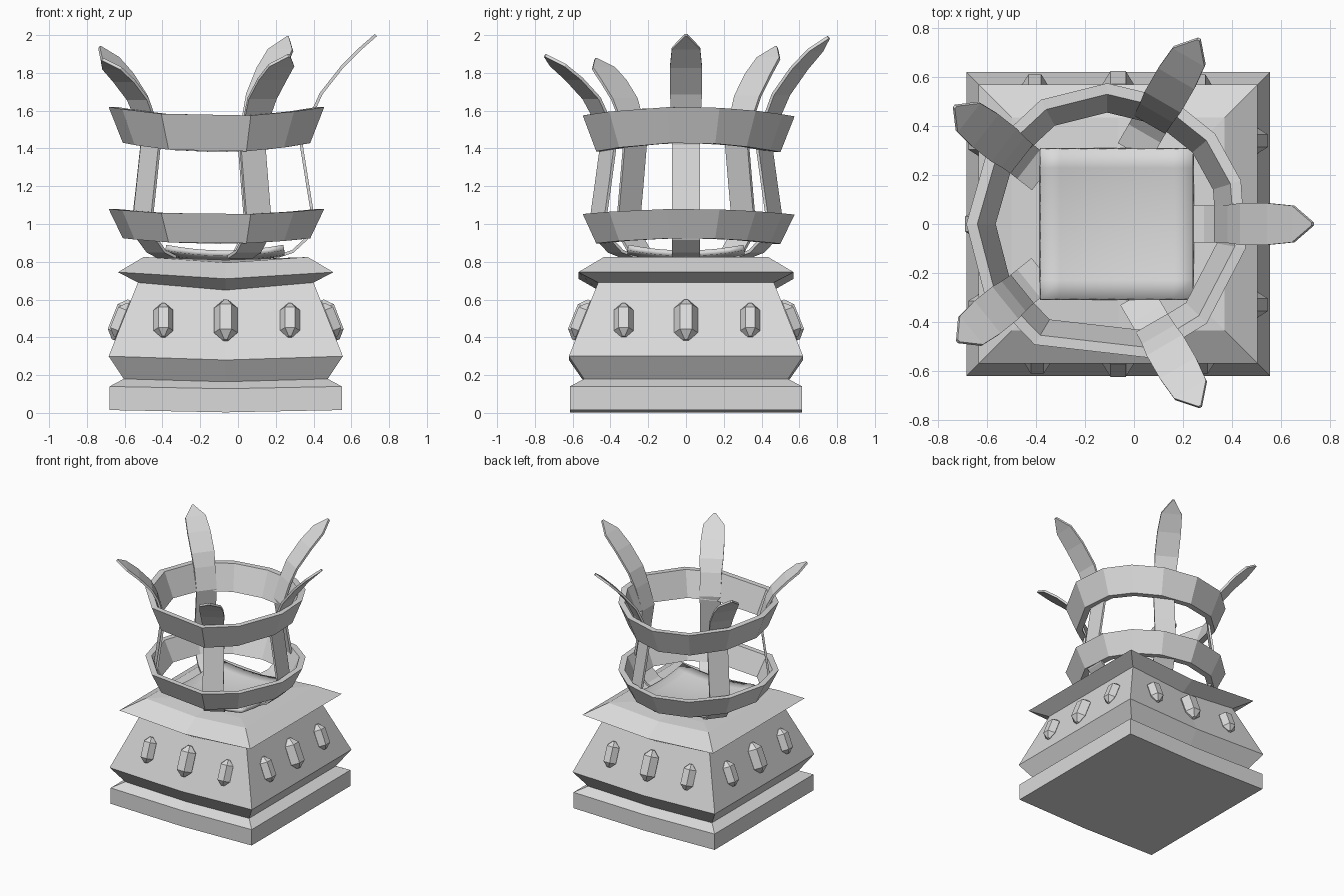
import bpy, bmesh, math
from mathutils import Vector, Matrix

cube = bpy.data.objects.get("Cube")
if cube:
    bpy.data.objects.remove(cube, do_unlink=True)

stone = bpy.data.materials.new("light_grey")
stone.use_nodes = True
grey = (0.7, 0.7, 0.7, 1)
stone.diffuse_color = grey
stone.node_tree.nodes["Principled BSDF"].inputs["Base Color"].default_value = grey


def finish(name, bm, smooth=False):
    bmesh.ops.recalc_face_normals(bm, faces=bm.faces)
    mesh = bpy.data.meshes.new(name)
    bm.to_mesh(mesh)
    bm.free()
    mesh.materials.append(stone)
    for p in mesh.polygons:
        p.use_smooth = smooth
    obj = bpy.data.objects.new(name, mesh)
    bpy.context.collection.objects.link(obj)
    return obj


def loft(bm, loops, closed=False):
    """Bridge rings of points; either close the tube on itself or cap its ends."""
    rings = [[bm.verts.new(p) for p in loop] for loop in loops]
    n = len(rings[0])
    pairs = list(zip(rings, rings[1:])) + ([(rings[-1], rings[0])] if closed else [])
    for a, b in pairs:
        for i in range(n):
            j = (i + 1) % n
            bm.faces.new((a[i], a[j], b[j], b[i]))
    if not closed:
        bm.faces.new(rings[0])
        bm.faces.new(rings[-1])


BASE_X = -0.065

# Square pedestal: the front and back edges sag at the middle
levels = [(0.015, 0.615, 0.012), (0.14, 0.615, 0.012), (0.18, 0.54, 0.015),
          (0.30, 0.62, 0.02), (0.69, 0.465, 0.04), (0.745, 0.57, 0.035),
          (0.825, 0.435, 0.03), (0.82, 0.31, 0.01)]
loops = []
for z, h, sag in levels:
    loops.append([(BASE_X + x * h, y * h, z - (0 if x else sag))
                  for x, y in ((-1, -1), (0, -1), (1, -1), (1, 1), (0, 1), (-1, 1))])
bm = bmesh.new()
loft(bm, loops)
finish("pedestal", bm)

# Dished cushion with raised corners
bm = bmesh.new()
bmesh.ops.create_grid(bm, x_segments=8, y_segments=8, size=1)
for v in bm.verts:
    u, w = v.co.x, v.co.y
    v.co = (BASE_X - 0.005 + u * 0.31, w * 0.305, 0.83 + 0.03 * (u * u + w * w))
cushion = finish("cushion", bm, True)
mod = cushion.modifiers.new("thickness", "SOLIDIFY")
mod.thickness = 0.03
mod.offset = -1

# Two faceted hoops, flaring upward and dipping at front and back
RING_X = -0.11
angles = [math.radians(a) for a in
          (-151, -121, -72, -45, -10, 18, 40, 63, 90, 118, 148, 180)]


def hoop(name, bottom, top, dip):
    section = [(0.50, bottom), (0.575, top), (0.53, top), (0.455, bottom)]
    loops = [[(RING_X + r * math.cos(a), r * math.sin(a), z - dip * math.sin(a) ** 2)
              for a in angles] for r, z in section]
    bm = bmesh.new()
    loft(bm, loops, closed=True)
    finish(name, bm)


hoop("lower_hoop", 0.925, 1.08, 0.03)
hoop("upper_hoop", 1.43, 1.62, 0.05)

# Bent blades: reach, height and half width along the strip
strip = [(-0.04, 0.825, 0.075), (0.05, 0.855, 0.075), (0.12, 0.92, 0.075),
         (0.16, 1.02, 0.075), (0.13, 1.2, 0.075), (0.095, 1.42, 0.075),
         (0.15, 1.58, 0.078), (0.20, 1.69, 0.085), (0.31, 1.83, 0.085),
         (0.41, 1.93, 0.075), (0.49, 2.0, 0.006)]


def blade(name, x, y, degrees, rise, reach):
    pts = [Vector((r * reach, 0, z if z < 1.6 else 1.6 + (z - 1.6) * rise))
           for r, z, w in strip]
    place = Matrix.Translation((x, y, 0)) @ Matrix.Rotation(math.radians(degrees), 4, "Z")
    loops = []
    for i, p in enumerate(pts):
        t = (pts[min(i + 1, len(pts) - 1)] - pts[max(i - 1, 0)]).normalized()
        n = Vector((t.z, 0, -t.x)) * 0.008
        side = Vector((0, strip[i][2], 0))
        loops.append([place @ q for q in (p + n + side, p + n - side,
                                          p - n - side, p - n + side)])
    bm = bmesh.new()
    loft(bm, loops)
    finish(name, bm)


blade("left_blade", 0.24, 0, 0, 1, 1)
blade("back_left_blade", 0.02, 0.33, 60, 0.97, 1)
blade("back_right_blade", -0.40, 0.22, 142, 0.84, 0.86)
blade("front_right_blade", -0.40, -0.22, 219, 0.68, 0.84)
blade("front_left_blade", 0.03, -0.33, -60, 0.73, 0.98)

# Six-sided gems, three on each sloping side
lean = math.atan2(0.155, 0.39)
for side, turn in (("front", 0), ("left", 90), ("back", 180), ("right", 270)):
    for k, along in enumerate((-0.33, 0, 0.34)):
        size = 1.08 if k == 1 else 0.9
        place = (Matrix.Translation((BASE_X, 0, 0))
                 @ Matrix.Rotation(math.radians(turn), 4, "Z")
                 @ Matrix.Translation((along, -0.548, 0.49))
                 @ Matrix.Rotation(-lean, 4, "X") @ Matrix.Scale(size, 4))
        bm = bmesh.new()
        loft(bm, [[place @ Vector((r * math.cos(i * math.pi / 3),
                                   r * math.sin(i * math.pi / 3), z)) for i in range(6)]
                  for z, r in ((-0.105, 0.015), (-0.065, 0.058),
                               (0.065, 0.058), (0.105, 0.015))])
        finish(f"{side}_gem_{k + 1}", bm)
